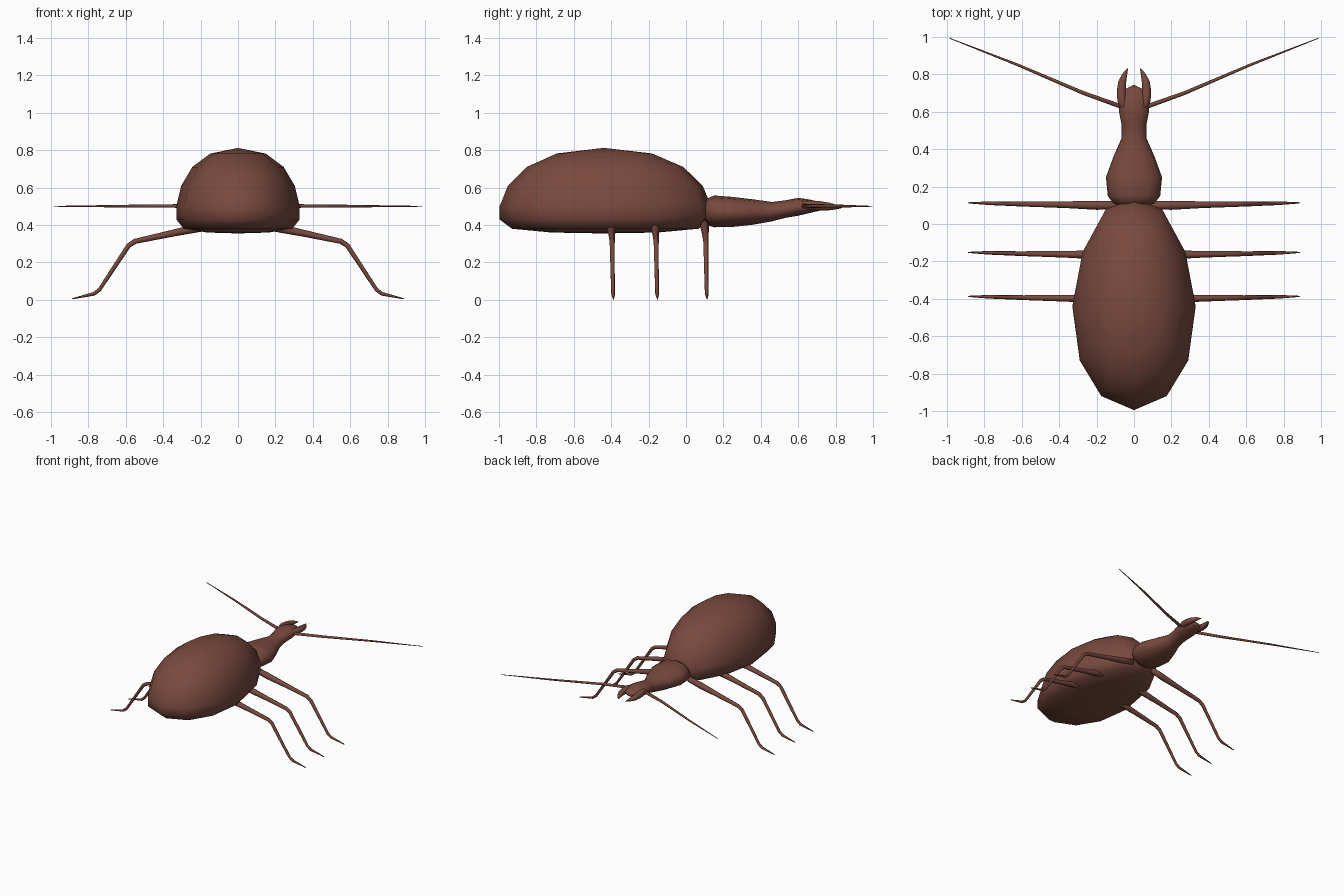
import bpy
import bmesh
import math
from mathutils import Vector

cube = bpy.data.objects.get("Cube")
if cube:
    bpy.data.objects.remove(cube)

# Single reddish brown shell colour
COLOUR = (0.19, 0.068, 0.048, 1)
shell = bpy.data.materials.new("reddish brown")
shell.use_nodes = True
shell.diffuse_color = COLOUR
shell.node_tree.nodes["Principled BSDF"].inputs["Base Color"].default_value = COLOUR


def skin(name, rings, start, end):
    """Join equal rings of points into a smooth closed skin with pointed caps."""
    bm = bmesh.new()
    loops = [[bm.verts.new(p) for p in ring] for ring in rings]
    n = len(loops[0])
    for a, b in zip(loops, loops[1:]):
        for i in range(n):
            j = (i + 1) % n
            bm.faces.new((a[i], a[j], b[j], b[i]))
    for tip, loop in ((start, loops[0]), (end, loops[-1])):
        v = bm.verts.new(tip)
        for i in range(n):
            bm.faces.new((loop[i], loop[(i + 1) % n], v))
    bmesh.ops.recalc_face_normals(bm, faces=bm.faces)
    mesh = bpy.data.meshes.new(name)
    bm.to_mesh(mesh)
    bm.free()
    mesh.materials.append(shell)
    mesh.polygons.foreach_set("use_smooth", [True] * len(mesh.polygons))
    obj = bpy.data.objects.new(name, mesh)
    bpy.context.collection.objects.link(obj)
    return obj


def limb(name, path, sides=8):
    """Round limb through (x, y, z, radius) points, rings set across the path."""
    pts = [Vector(p[:3]) for p in path]
    rings = []
    for i, p in enumerate(pts):
        before = (p - pts[i - 1]).normalized() if i else Vector()
        after = (pts[i + 1] - p).normalized() if i + 1 < len(pts) else Vector()
        along = (before + after).normalized()
        u = along.cross(Vector((0, 0, 1))).normalized()
        v = u.cross(along)
        rings.append([p + path[i][3] * (u * math.cos(a) + v * math.sin(a))
                      for a in (math.tau * k / sides for k in range(sides))])
    first = pts[0] + (pts[0] - pts[1]).normalized() * path[0][3] * 0.6
    last = pts[-1] + (pts[-1] - pts[-2]).normalized() * path[-1][3]
    return skin(name, rings, first, last)


def pair(name, path):
    for side, sign in (("left", 1), ("right", -1)):
        limb(f"{side}_{name}", [(sign * x, y, z, r) for x, y, z, r in path])


# Abdomen: egg-shaped outline shrunk towards a domed top and a flat belly
outline = [(0, -0.995), (0.175, -0.92), (0.29, -0.73), (0.33, -0.44),
           (0.275, -0.15), (0.15, 0.08), (0, 0.135)]
outline += [(-x, y) for x, y in outline[-2:0:-1]]
levels = [(0.5, 0.36), (0.88, 0.38), (1, 0.43), (1, 0.5),
          (0.92, 0.61), (0.74, 0.71), (0.45, 0.782)]
mid = -0.44
skin("abdomen",
     [[(x * f, mid + (y - mid) * f, z) for x, y in outline] for f, z in levels],
     (0, mid, 0.355), (0, mid, 0.812))

# Thorax, neck and head: oval sections (y, half width, bottom, top)
sections = [(0.11, 0.11, 0.40, 0.54), (0.15, 0.14, 0.388, 0.558),
            (0.25, 0.15, 0.39, 0.55), (0.36, 0.11, 0.402, 0.537),
            (0.46, 0.066, 0.42, 0.523), (0.53, 0.066, 0.438, 0.532),
            (0.6, 0.08, 0.45, 0.545), (0.66, 0.078, 0.464, 0.536),
            (0.72, 0.05, 0.478, 0.522)]
rings = []
for y, w, low, high in sections:
    angles = [math.tau * k / 12 for k in range(12)]
    rings.append([(w * math.cos(a), y,
                   (low + high) / 2 + (high - low) / 2 * math.sin(a)) for a in angles])
skin("thorax_and_head", rings, (0, 0.08, 0.47), (0, 0.745, 0.5))

# Curved jaws
pair("jaw", [(0.05, 0.61, 0.508, 0.018), (0.064, 0.66, 0.506, 0.025),
             (0.067, 0.71, 0.503, 0.025), (0.063, 0.76, 0.499, 0.021),
             (0.049, 0.8, 0.496, 0.013), (0.034, 0.83, 0.492, 0.002)])

# Long tapering antennae
pair("antenna", [(0.06, 0.625, 0.5, 0.012), (0.27, 0.7, 0.502, 0.01),
                 (0.62, 0.85, 0.501, 0.007), (0.985, 0.993, 0.5, 0.002)])

# Three pairs of jointed legs
for name, y in (("front_leg", 0.1), ("middle_leg", -0.165), ("back_leg", -0.4)):
    pair(name, [(0.1, y, 0.412, 0.022), (0.2, y, 0.388, 0.024),
                (0.36, y + 0.003, 0.354, 0.018), (0.55, y + 0.006, 0.313, 0.014),
                (0.585, y + 0.006, 0.29, 0.013), (0.74, y + 0.01, 0.055, 0.01),
                (0.77, y + 0.011, 0.032, 0.01), (0.885, y + 0.013, 0.006, 0.003)])
